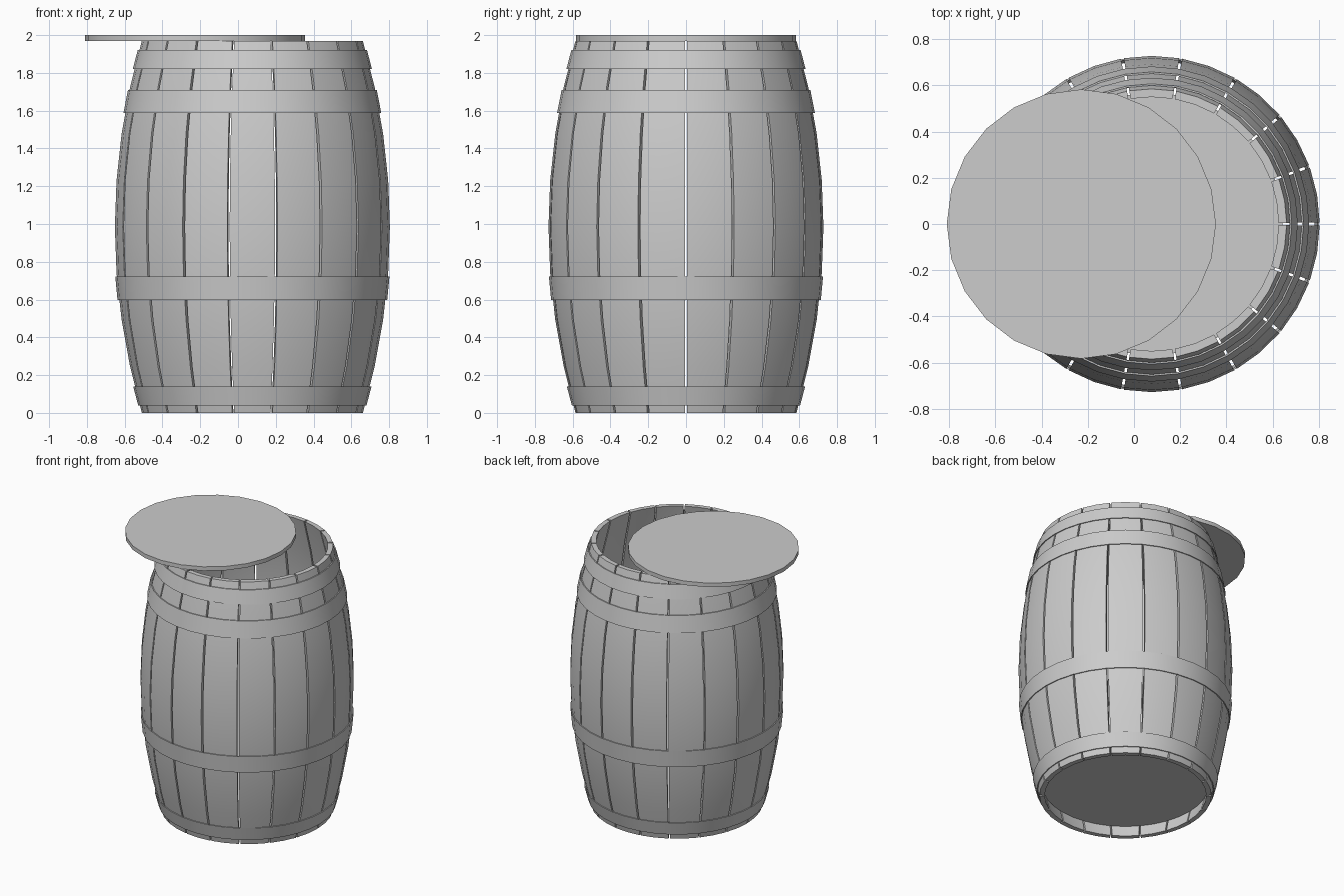
import bpy, bmesh, math

if "Cube" in bpy.data.objects:
    bpy.data.objects.remove(bpy.data.objects["Cube"])

CX = 0.076          # barrel axis; the lid is slid off to the left
HEIGHT = 1.97
STAVES = 18

grey = bpy.data.materials.new("plain grey")
grey.diffuse_color = (0.604, 0.604, 0.604, 1)
grey.use_nodes = True
grey.node_tree.nodes["Principled BSDF"].inputs["Base Color"].default_value = grey.diffuse_color


def radius(z):
    """Outer radius of the bulging barrel wall at height z."""
    t = (z - HEIGHT / 2) / (HEIGHT / 2)
    return 0.728 - 0.143 * t * t


def finish(bm, name, angle=30):
    bmesh.ops.recalc_face_normals(bm, faces=bm.faces)
    me = bpy.data.meshes.new(name)
    bm.to_mesh(me)
    bm.free()
    me.materials.append(grey)
    ob = bpy.data.objects.new(name, me)
    bpy.context.collection.objects.link(ob)
    bpy.ops.object.select_all(action='DESELECT')
    ob.select_set(True)
    bpy.context.view_layer.objects.active = ob
    bpy.ops.object.shade_smooth_by_angle(angle=math.radians(angle))
    return ob


def sweep(bm, profile, angles, closed):
    """Sweep a closed (r, z) profile through the angles around the barrel axis."""
    rings = [[bm.verts.new((CX + r * math.cos(a), r * math.sin(a), z))
              for r, z in profile] for a in angles]
    n = len(profile)
    count = len(rings) if closed else len(rings) - 1
    for i in range(count):
        a, b = rings[i], rings[(i + 1) % len(rings)]
        for j in range(n):
            k = (j + 1) % n
            bm.faces.new((a[j], b[j], b[k], a[k]))
    if not closed:
        # end caps as quads between the outer and inner halves
        for ring in (rings[0], rings[-1]):
            for j in range(n // 2 - 1):
                bm.faces.new((ring[j], ring[j + 1], ring[n - 2 - j], ring[n - 1 - j]))


def disc(name, x, r, z0, z1, sides):
    bm = bmesh.new()
    bmesh.ops.create_cone(bm, cap_ends=True, segments=sides, radius1=r,
                          radius2=r, depth=z1 - z0)
    bmesh.ops.translate(bm, verts=bm.verts, vec=(x, 0, (z0 + z1) / 2))
    return finish(bm, name)


# Staves: curved planks with narrow open gaps between them
levels = [HEIGHT * i / 8 for i in range(9)]
wall = [(radius(z), z) for z in levels]
wall += [(radius(z) - 0.035, z) for z in reversed(levels)]
gap = math.radians(0.5)
step = 2 * math.pi / STAVES
for s in range(STAVES):
    bm = bmesh.new()
    a = s * step
    sweep(bm, wall, [a + gap, a + step / 2, a + step - gap], False)
    finish(bm, f"stave_{s + 1}")

# Hoops: thin bands following the bulge
ring_angles = [math.radians(10 * i) for i in range(36)]
for name, z0, z1 in (("bottom_hoop", 0.04, 0.14), ("lower_hoop", 0.597, 0.722),
                     ("upper_hoop", 1.588, 1.71), ("top_hoop", 1.82, 1.92)):
    bm = bmesh.new()
    out, inn = 0.008, 0.001
    sweep(bm, [(radius(z0) + out, z0), (radius(z1) + out, z1),
               (radius(z1) + inn, z1), (radius(z0) + inn, z0)], ring_angles, True)
    finish(bm, name)

# Recessed bottom and the loose lid resting on the rim
disc("barrel_bottom", CX, 0.568, 0.085, 0.115, 36)
disc("lid", -0.228, 0.583, HEIGHT, 2.0, 24)
